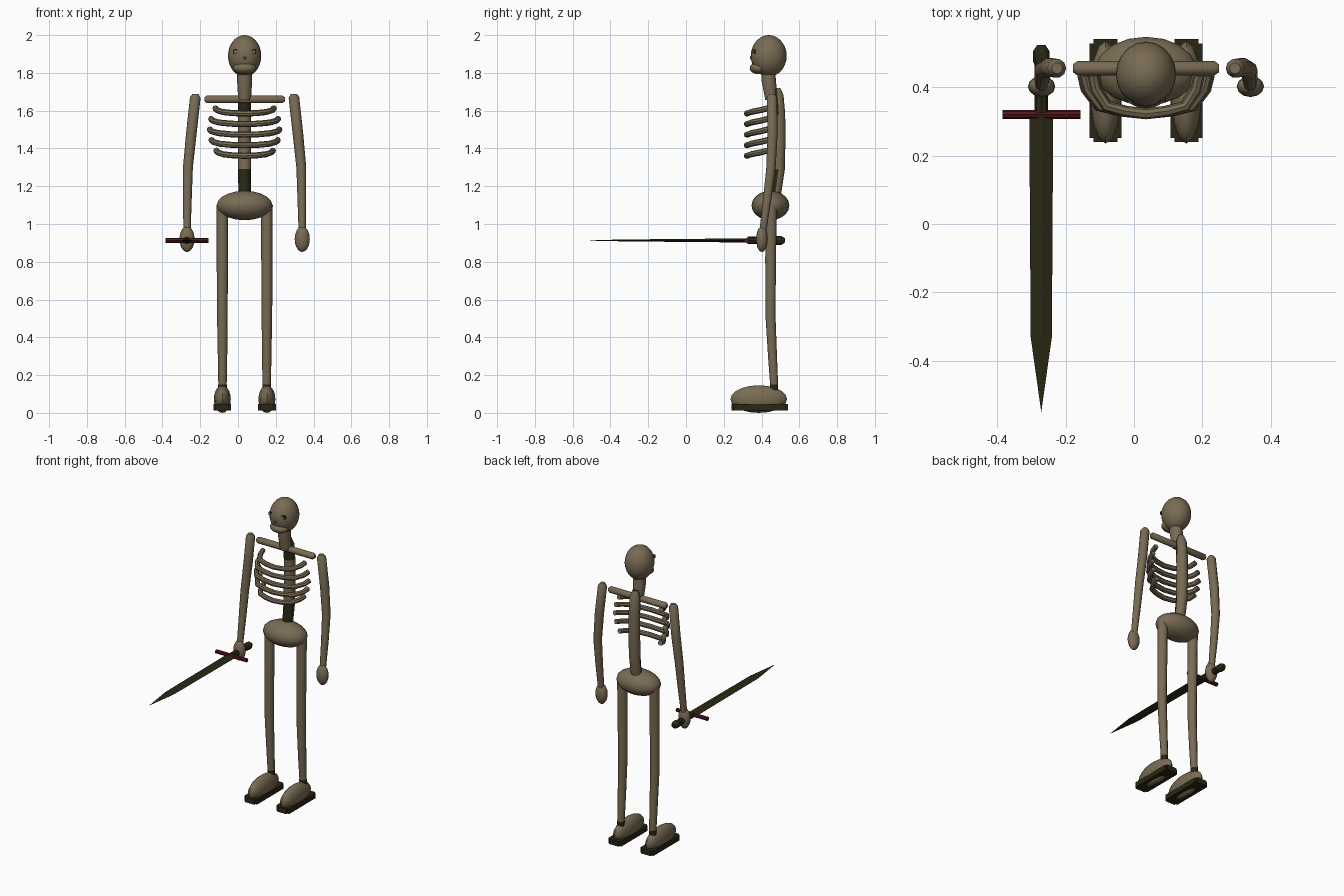
import bpy, bmesh, math
from mathutils import Vector, Matrix

cube = bpy.data.objects.get("Cube")
if cube:
    bpy.data.objects.remove(cube)

CX = 0.035  # the figure stands slightly off the origin


def material(name, rgb):
    m = bpy.data.materials.new(name)
    m.use_nodes = True
    m.diffuse_color = (*rgb, 1)
    bsdf = m.node_tree.nodes["Principled BSDF"]
    bsdf.inputs["Base Color"].default_value = (*rgb, 1)
    bsdf.inputs["Roughness"].default_value = 0.9
    return m


BONE = material("bone", (0.19, 0.148, 0.088))
DARK = material("dark_olive", (0.022, 0.02, 0.007))
RED = material("dark_red", (0.09, 0.008, 0.011))


def finish(name, bm, mat, smooth=40):
    bmesh.ops.recalc_face_normals(bm, faces=bm.faces)
    me = bpy.data.meshes.new(name)
    bm.to_mesh(me)
    bm.free()
    ob = bpy.data.objects.new(name, me)
    bpy.context.collection.objects.link(ob)
    me.materials.append(mat)
    if smooth:
        bpy.ops.object.select_all(action="DESELECT")
        ob.select_set(True)
        bpy.context.view_layer.objects.active = ob
        bpy.ops.object.shade_smooth_by_angle(angle=math.radians(smooth))
    return ob


def ellipsoid(name, centre, radii, mat=BONE, seg=16, rings=10):
    bm = bmesh.new()
    bmesh.ops.create_uvsphere(bm, u_segments=seg, v_segments=rings, radius=1)
    bmesh.ops.transform(bm, verts=bm.verts, matrix=Matrix.Translation(centre) @ Matrix.Diagonal((*radii, 1)))
    return finish(name, bm, mat)


def box(name, centre, size, mat, bevel=0):
    bm = bmesh.new()
    bmesh.ops.create_cube(bm, size=1)
    bmesh.ops.transform(bm, verts=bm.verts, matrix=Matrix.Translation(centre) @ Matrix.Diagonal((*size, 1)))
    if bevel:
        edges = [e for e in bm.edges if abs(e.verts[0].co.z - e.verts[1].co.z) > 0.001]
        bmesh.ops.bevel(bm, geom=edges, offset=bevel, segments=2, affect="EDGES")
    return finish(name, bm, mat, 0)


def tube(name, path, mat=BONE, sides=10):
    """Sweep a ring along path; each path entry is (point, radius)."""
    pts = [Vector(p) for p, _ in path]
    bm, rings = bmesh.new(), []
    for i, (p, r) in enumerate(path):
        t = (pts[min(i + 1, len(pts) - 1)] - pts[max(i - 1, 0)]).normalized()
        ref = Vector((0, 0, 1)) if abs(t.z) < 0.7 else Vector((0, 1, 0))
        u = t.cross(ref).normalized()
        v = u.cross(t)
        angles = [2 * math.pi * k / sides for k in range(sides)]
        rings.append([bm.verts.new(pts[i] + (u * math.cos(a) + v * math.sin(a)) * r) for a in angles])
    for a, b in zip(rings, rings[1:]):
        for k in range(sides):
            j = (k + 1) % sides
            bm.faces.new((a[k], a[j], b[j], b[k]))
    bm.faces.new(rings[0])
    bm.faces.new(rings[-1])
    return finish(name, bm, mat)


# Skull, jaw and face
ellipsoid("skull", (CX, 0.438, 1.89), (0.088, 0.095, 0.11), seg=20, rings=14)
ellipsoid("jaw", (CX, 0.385, 1.825), (0.062, 0.048, 0.032))
for side, label in ((1, "left"), (-1, "right")):
    box(label + "_eye_socket", (CX + side * 0.048, 0.363, 1.913), (0.022, 0.012, 0.02), DARK)
    box(label + "_eye", (CX + side * 0.048, 0.359, 1.913), (0.015, 0.012, 0.013), BONE)
ellipsoid("nose", (CX, 0.347, 1.88), (0.008, 0.009, 0.01), seg=8, rings=6)

# Neck, collar bone, spine
tube("neck", [((CX, 0.435, 1.83), 0.038), ((CX, 0.438, 1.76), 0.04), ((CX, 0.452, 1.66), 0.034)])
tube("collar_bone", [((CX - 0.213, 0.455, 1.66), 0.012), ((CX - 0.2, 0.455, 1.66), 0.021),
                     ((CX + 0.2, 0.455, 1.66), 0.021), ((CX + 0.213, 0.455, 1.66), 0.012)])
spine = tube("spine", [((CX, 0.482, 1.72), 0.018), ((CX, 0.485, 1.68), 0.033), ((CX, 0.492, 1.58), 0.035),
                       ((CX, 0.493, 1.44), 0.035), ((CX, 0.49, 1.29), 0.035), ((CX, 0.475, 1.18), 0.033),
                       ((CX, 0.46, 1.1), 0.03)])
spine.data.materials.append(DARK)
for f in spine.data.polygons:
    if f.normal.y < 0.05 and (f.center.z < 1.29 or f.center.z > 1.58):
        f.material_index = 1
ellipsoid("pelvis", (CX, 0.447, 1.098), (0.15, 0.1, 0.078), seg=18)

# Ribs: open hoops around the front of the chest
for i, w in enumerate((0.155, 0.178, 0.185, 0.176, 0.15)):
    z = 1.585 - i * 0.056
    half = [(w, 0.435, 0.028), (w * 0.95, 0.395, 0.018), (w * 0.75, 0.345, 0.008), (w * 0.4, 0.33, 0.002)]
    outline = [(-x, y, h) for x, y, h in half] + [(0, 0.322, 0)] + half[::-1]
    tube("rib_%d" % (i + 1), [((CX + x, y, z + h), 0.016) for x, y, h in outline], sides=8)

# Limbs
for s, label in ((1, "left_"), (-1, "right_")):
    def at(d, y, z):
        return (CX + s * d, y, z)

    tube(label + "arm", [(at(0.26, 0.455, 1.688), 0.016), (at(0.261, 0.455, 1.67), 0.028),
                         (at(0.282, 0.458, 1.48), 0.028), (at(0.3, 0.45, 1.3), 0.026),
                         (at(0.303, 0.43, 1.13), 0.023), (at(0.305, 0.405, 0.95), 0.019)])
    ellipsoid(label + "hand", at(0.305, 0.402, 0.92), (0.04, 0.031, 0.068), seg=12)
    tube(label + "leg", [(at(0.118, 0.452, 1.1), 0.031), (at(0.118, 0.448, 0.82), 0.03),
                         (at(0.118, 0.447, 0.52), 0.028), (at(0.117, 0.458, 0.3), 0.025),
                         (at(0.117, 0.467, 0.14), 0.022)])
    tube(label + "ankle", [(at(0.117, 0.466, 0.15), 0.023), (at(0.117, 0.468, 0.09), 0.022)], DARK)
    ellipsoid(label + "foot", at(0.118, 0.385, 0.073), (0.046, 0.15, 0.073), seg=14)
    box(label + "sole", at(0.118, 0.39, 0.029), (0.094, 0.3, 0.034), DARK, bevel=0.012)

# Sword held forward in the right hand
SX, SZ = -0.271, 0.913
bm = bmesh.new()
rings = []
for y, w, h in ((0.33, 0.035, 0.011), (-0.33, 0.031, 0.005)):
    offsets = ((w, 0), (0, h), (-w, 0), (0, -h))
    rings.append([bm.verts.new((SX + dx, y, SZ + dz)) for dx, dz in offsets])
tip = bm.verts.new((SX, -0.55, SZ))
for k in range(4):
    j = (k + 1) % 4
    bm.faces.new((rings[0][k], rings[0][j], rings[1][j], rings[1][k]))
    bm.faces.new((rings[1][k], rings[1][j], tip))
bm.faces.new(rings[0])
finish("sword_blade", bm, DARK, 0)
tube("sword_guard", [((SX - 0.114, 0.32, SZ), 0.013), ((SX + 0.114, 0.32, SZ), 0.013)], RED, 8)
tube("sword_grip", [((SX, 0.325, SZ), 0.02), ((SX, 0.47, SZ), 0.02)], DARK, 8)
tube("sword_pommel", [((SX, 0.46, SZ), 0.018), ((SX, 0.475, SZ), 0.024),
                      ((SX, 0.505, SZ), 0.024), ((SX, 0.523, SZ), 0.012)], DARK, 8)
